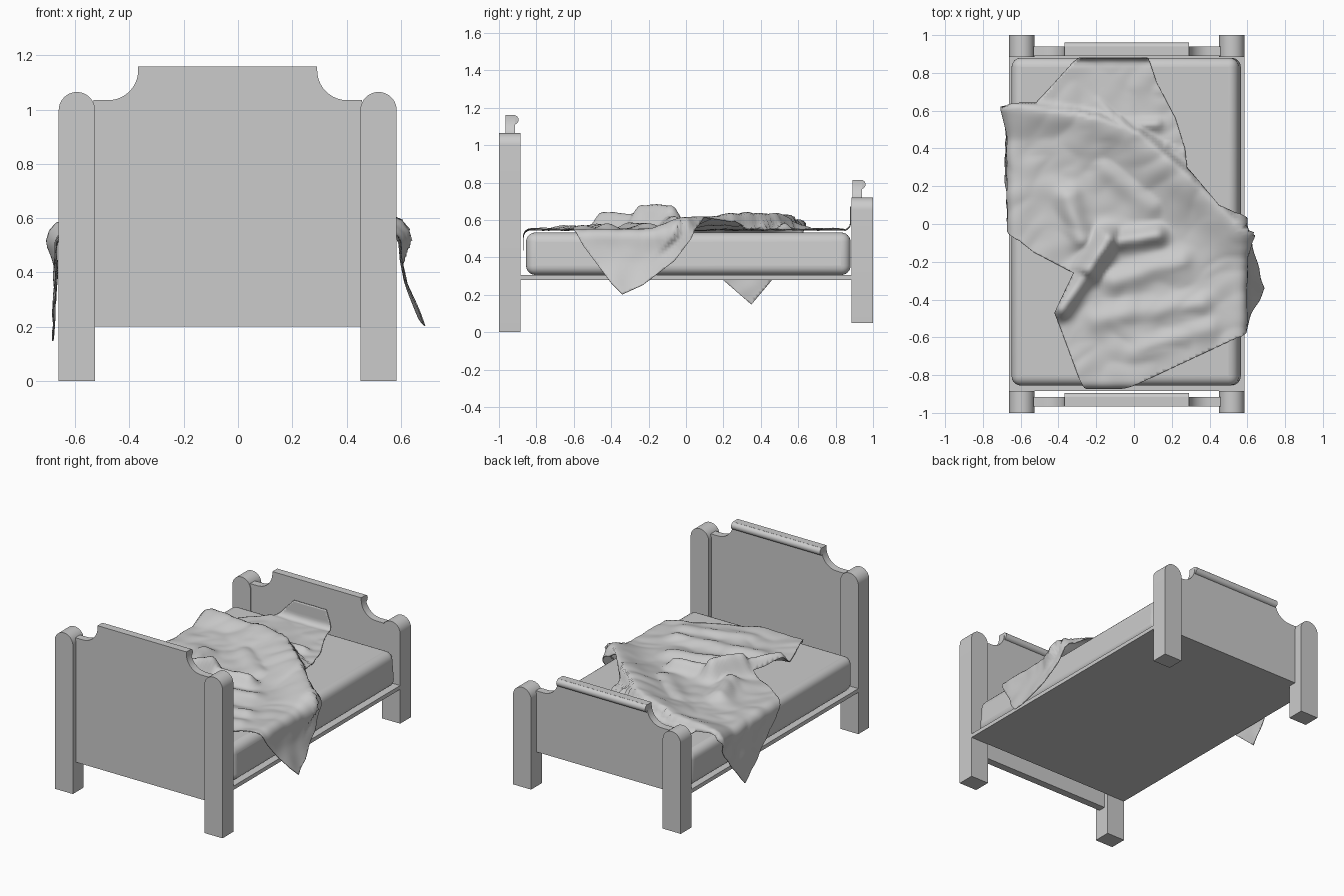
import bpy, bmesh, math
from mathutils import Vector, noise

if "Cube" in bpy.data.objects:
    bpy.data.objects.remove(bpy.data.objects["Cube"])

CX = -0.038  # centre line of the bed frame


def finish(name, bm, smooth=30):
    bmesh.ops.recalc_face_normals(bm, faces=bm.faces)
    me = bpy.data.meshes.new(name)
    bm.to_mesh(me)
    bm.free()
    ob = bpy.data.objects.new(name, me)
    bpy.context.collection.objects.link(ob)
    bpy.ops.object.select_all(action='DESELECT')
    bpy.context.view_layer.objects.active = ob
    ob.select_set(True)
    bpy.ops.object.shade_smooth_by_angle(angle=math.radians(smooth))
    return ob


def extrude_y(name, profile, y0, y1):
    """Extrude an x-z outline from y0 to y1."""
    bm = bmesh.new()
    f = bm.faces.new([bm.verts.new((x, y0, z)) for x, z in profile])
    ext = bmesh.ops.extrude_face_region(bm, geom=[f])
    vs = [v for v in ext['geom'] if isinstance(v, bmesh.types.BMVert)]
    bmesh.ops.translate(bm, verts=vs, vec=(0, y1 - y0, 0))
    return finish(name, bm)


def box(name, x0, x1, y0, y1, z0, z1):
    return extrude_y(name, [(x0, z0), (x1, z0), (x1, z1), (x0, z1)], y0, y1)


def bed_end(label, y, top, post_bottom, board_bottom, board_y):
    # two round-topped posts
    r = 0.067
    for side, s in (("left", -1), ("right", 1)):
        px = CX + s * 0.556
        prof = [(px - r, post_bottom), (px + r, post_bottom)]
        prof += [(px + r * math.cos(math.pi * i / 20),
                  top - 0.162 + r * math.sin(math.pi * i / 20)) for i in range(21)]
        extrude_y(f"{label}_post_{side}", prof, y - 0.0575, y + 0.0575)
    # board with scooped shoulders
    half = [(0.495, board_bottom), (0.495, top - 0.125)]
    half += [(0.44 - 0.11 * math.sin(math.pi / 2 * i / 10),
              top - 0.015 - 0.11 * math.cos(math.pi / 2 * i / 10)) for i in range(11)]
    half.append((0.33, top))
    prof = [(CX + x, z) for x, z in half] + [(CX - x, z) for x, z in reversed(half)]
    extrude_y(f"{label}_board", prof, board_y, board_y + 0.05)
    # rolled top rail
    bm = bmesh.new()
    bmesh.ops.create_cone(bm, cap_ends=True, segments=24, radius1=0.025, radius2=0.025, depth=0.66)
    rail = finish(f"{label}_top_rail", bm)
    rail.rotation_euler = (0, math.pi / 2, 0)
    rail.location = (CX, board_y + 0.045, top - 0.025)


bed_end("head", -0.9425, 1.16, 0.0, 0.2, -0.965)
bed_end("foot", 0.9425, 0.815, 0.05, 0.28, 0.89)

# base and mattress
box("base_slab", -0.661, 0.585, -0.885, 0.89, 0.28, 0.306)
mattress = box("mattress", -0.648, 0.57, -0.855, 0.88, 0.306, 0.533)
for v in mattress.data.vertices:
    if v.co.z > 0.4 and v.co.x > 0:
        v.co.x -= 0.02
bev = mattress.modifiers.new("soft_edges", 'BEVEL')
bev.width, bev.segments = 0.05, 6

# blanket: flat outline cut into a fine grid, then draped over the mattress
OUTLINE = [(-.2, .99), (.04, .99), (.12, .75), (.22, .56), (.27, .4), (.28, .3), (.45, .1), (.6, .03),
           (.72, -.06), (.85, -.23), (.9, -.34), (.84, -.4), (.64, -.55), (.55, -.6),
           (-.05, -.88), (-.14, -.96), (-.22, -.96), (-.29, -.82), (-.42, -.47), (-.32, -.26),
           (-.53, -.15), (-.72, .0), (-.9, .2), (-1.03, .35), (-.91, .45), (-.72, .6),
           (-.62, .64), (-.52, .64)]
# folds: start, end, height, width on each side
FOLDS = [((-.62, .62), (-.2, .56), .05, .03, .1), ((-.2, .56), (.02, .48), .075, .03, .16),
         ((.02, .48), (.3, .24), .085, .03, .17), ((.3, .24), (.54, .0), .07, .03, .13),
         ((-.38, -.45), (-.24, -.24), .085, .05, .05), ((-.24, -.24), (-.14, -.08), .13, .06, .06),
         ((-.14, -.1), (.12, -.06), .07, .05, .05), ((-.34, .14), (-.28, -.08), .05, .06, .06),
         ((-.05, .52), (.12, .53), .03, .03, .03), ((-.1, -.3), (.25, -.2), .035, .06, .06),
         ((-.2, -.5), (.35, -.42), .025, .06, .06), ((0, -.68), (.4, -.55), .018, .05, .05),
         ((-.15, .3), (.1, .1), .03, .07, .07)]


def fold_height(x, y):
    p, h = Vector((x, y)), 0.0
    for a, b, height, w_left, w_right in FOLDS:
        a, b = Vector(a), Vector(b)
        d = b - a
        t = max(0, min(1, (p - a).dot(d) / d.length_squared))
        off = p - a - d * t
        w = w_left if d.cross(off) > 0 else w_right
        h = max(h, height * math.exp(-(off.length / w) ** 2))
    warp = noise.noise((x * 3, y * 3, 5))
    h += 0.012 * abs(noise.noise((x * 4 + y * 3 + warp, y * 7 - x * 4 + warp, 1)))
    return h + 0.006 * (noise.noise((x * 9, y * 9, 3)) + 1)


def bend(d, r=0.04):
    """Distance past an edge -> (sideways, drop, angle) round a soft corner."""
    t = min(max(d, 0) / r, math.pi / 2)
    return r * math.sin(t), r * (1 - math.cos(t)) + max(0, d - r * math.pi / 2), t


def drape(u, v):
    s = 1 if u > 0 else -1
    edge = 0.54 if s > 0 else 0.615
    side, drop, t = bend(abs(u) - edge)
    x = u if t == 0 else s * (edge + side)
    y, z = v, 0.54 - drop
    h = fold_height(u, v)
    if v > 0.84:                       # turned up against the foot board
        fwd, rise, _ = bend(v - 0.84)
        y, z = 0.84 + fwd, z + rise
        h *= 0.5
    elif v < -0.83:                    # hanging over the head end
        fwd, fall, _ = bend(-0.83 - v)
        y, z = -0.83 - fwd, z - fall
    x += s * (h * math.sin(t) + (0.8 if s > 0 else 0.1) * drop ** 2 + (0.006 if t else 0))
    return x, y, z + h * math.cos(t)


bm = bmesh.new()
bm.faces.new([bm.verts.new((x, y, 0)) for x, y in OUTLINE])
for axis in (Vector((1, 0, 0)), Vector((0, 1, 0))):
    for i in range(-70, 70):
        bmesh.ops.bisect_plane(bm, geom=bm.verts[:] + bm.edges[:] + bm.faces[:],
                               plane_co=axis * (i * 0.016 + 0.003), plane_no=axis)
for v in bm.verts:
    v.co = drape(v.co.x, v.co.y)
blanket = finish("blanket", bm, 80)
sol = blanket.modifiers.new("cloth_thickness", 'SOLIDIFY')
sol.thickness = 0.005
sol.offset = 0
